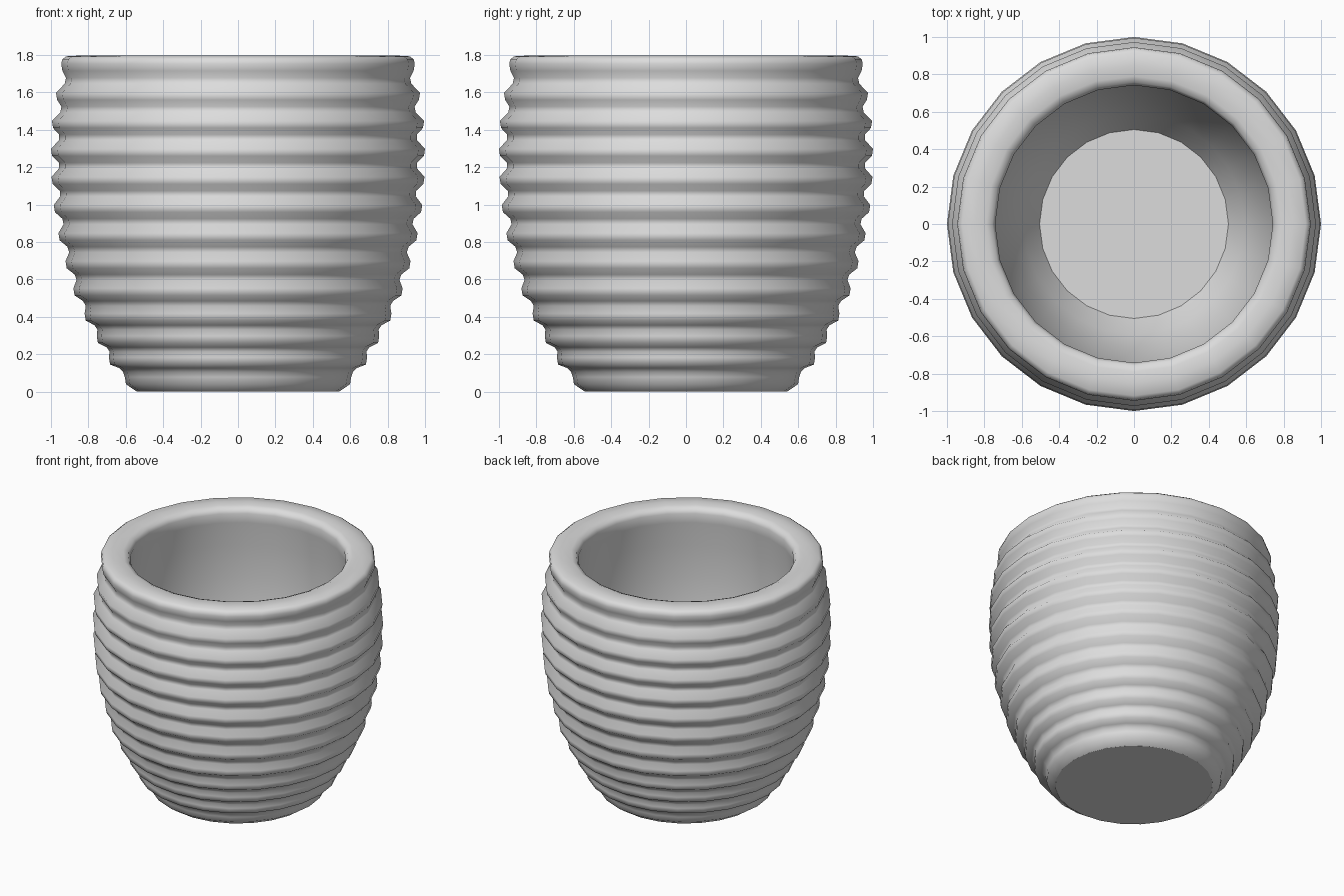
import bpy, bmesh, math

old = bpy.data.objects.get("Cube")
if old:
    bpy.data.objects.remove(old, do_unlink=True)

SIDES = 24

# One plain grey material
grey = bpy.data.materials.new("pale_grey")
grey.use_nodes = True
colour = (0.72, 0.72, 0.72, 1)
grey.diffuse_color = colour
grey.node_tree.nodes["Principled BSDF"].inputs["Base Color"].default_value = colour

# Crests of the ridges as (radius, height), from the foot to the rim
crests = [(0.605, 0.06), (0.69, 0.165), (0.755, 0.28), (0.82, 0.4),
          (0.88, 0.535), (0.922, 0.68), (0.96, 0.83), (0.985, 0.98),
          (0.997, 1.13), (1.0, 1.28), (0.995, 1.43), (0.973, 1.58), (0.945, 1.735)]

# Outer wall: a narrow flat on each crest and in each groove between
profile = [(0.54, 0.0)]
for i, (r, z) in enumerate(crests):
    profile += [(r - 0.006, z - 0.02), (r, z + 0.018)]
    if i + 1 < len(crests):
        r2, z2 = crests[i + 1]
        step, gap = r2 - r, z2 - z
        # Grooves grow shallower where the wall leans out
        groove_r = (r + r2) / 2 - 0.042 + 0.22 * abs(step)
        groove_z = z + gap * 0.53
        profile += [(groove_r - 0.12 * step, groove_z - gap * 0.1),
                    (groove_r + 0.12 * step, groove_z + gap * 0.1)]

# Rounded rim, then the bulging hollow down to the floor
profile += [(0.939, 1.778), (0.918, 1.793), (0.85, 1.797), (0.79, 1.795),
            (0.757, 1.782), (0.742, 1.752), (0.75, 1.68), (0.77, 1.5),
            (0.783, 1.25), (0.77, 1.0), (0.73, 0.75), (0.66, 0.48),
            (0.59, 0.32), (0.505, 0.18)]

# Lathe the profile
bm = bmesh.new()
rings = []
for r, z in profile:
    rings.append([bm.verts.new((r * math.cos(a), r * math.sin(a), z))
                  for a in (math.tau * k / SIDES for k in range(SIDES))])
for low, high in zip(rings, rings[1:]):
    for k in range(SIDES):
        n = (k + 1) % SIDES
        bm.faces.new((low[k], low[n], high[n], high[k])).smooth = True

# Flat base and floor with crisp borders
for cap in (bm.faces.new(rings[0][::-1]), bm.faces.new(rings[-1])):
    cap.smooth = False
    for edge in cap.edges:
        edge.smooth = False

mesh = bpy.data.meshes.new("ribbed_pot")
bm.to_mesh(mesh)
bm.free()
mesh.materials.append(grey)
pot = bpy.data.objects.new("ribbed_pot", mesh)
bpy.context.collection.objects.link(pot)
